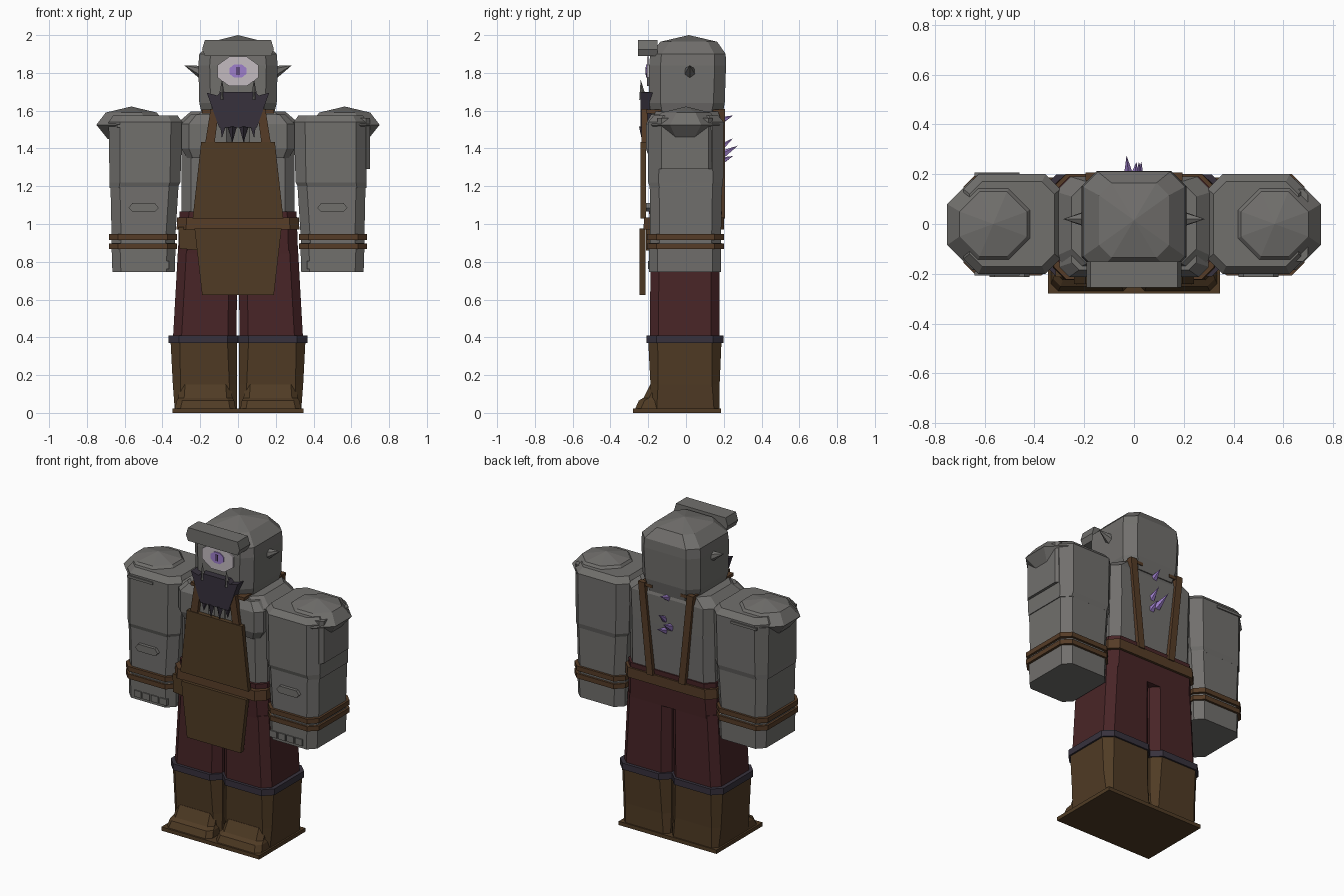
import bpy, bmesh, math
from mathutils import Vector


def material(name, r, g, b):
    m = bpy.data.materials.new(name)
    m.diffuse_color = (r, g, b, 1)
    return m


STONE = material("grey stone skin", 0.165, 0.160, 0.152)
BROWN = material("brown leather", 0.080, 0.044, 0.018)
STRAP = material("reddish strap leather", 0.092, 0.045, 0.020)
RED = material("dark red cloth", 0.065, 0.018, 0.020)
DARK = material("dark violet metal", 0.038, 0.031, 0.046)
WHITE = material("eye white", 0.55, 0.50, 0.53)
PURPLE = material("purple crystal", 0.34, 0.21, 0.60)
BLACK = material("pupil black", 0.02, 0.01, 0.03)


def finish(bm, name, mat):
    bmesh.ops.recalc_face_normals(bm, faces=bm.faces)
    me = bpy.data.meshes.new(name)
    bm.to_mesh(me)
    bm.free()
    me.materials.append(mat)
    ob = bpy.data.objects.new(name, me)
    bpy.context.collection.objects.link(ob)
    return ob


def loft(name, mat, rings, side=1, apex=None):
    """Stack of chamfered rectangles: (z, x0, x1, y0, y1, chamfer)."""
    bm = bmesh.new()
    loops = []
    for z, x0, x1, y0, y1, c in rings:
        pts = [(x0 + c, y0), (x1 - c, y0), (x1, y0 + c), (x1, y1 - c),
               (x1 - c, y1), (x0 + c, y1), (x0, y1 - c), (x0, y0 + c)]
        loops.append([bm.verts.new((side * x, y, z)) for x, y in pts])
    for a, b in zip(loops, loops[1:]):
        for i in range(8):
            j = (i + 1) % 8
            bm.faces.new((a[i], a[j], b[j], b[i]))
    bm.faces.new(loops[0])
    if apex:
        top = bm.verts.new((side * apex[0], apex[1], apex[2]))
        for i in range(8):
            bm.faces.new((loops[-1][i], loops[-1][(i + 1) % 8], top))
    else:
        bm.faces.new(loops[-1])
    return finish(bm, name, mat)


def plate(name, mat, pts, y0, y1, side=1):
    """Outline in x and z, extruded from y0 to y1."""
    bm = bmesh.new()
    f = bm.faces.new([bm.verts.new((side * x, y0, z)) for x, z in pts])
    ext = bmesh.ops.extrude_face_region(bm, geom=[f])["geom"]
    bmesh.ops.translate(bm, vec=(0, y1 - y0, 0),
                        verts=[v for v in ext if isinstance(v, bmesh.types.BMVert)])
    return finish(bm, name, mat)


def box(name, mat, x0, x1, y0, y1, z0, z1, side=1):
    return plate(name, mat, [(x0, z0), (x1, z0), (x1, z1), (x0, z1)], y0, y1, side)


def oval(rx, rz, z, n):
    return [(rx * math.cos(math.tau * (i + .5) / n), z + rz * math.sin(math.tau * (i + .5) / n))
            for i in range(n)]


def spike(name, mat, base, tip, r, sides=5):
    base, tip = Vector(base), Vector(tip)
    d = tip - base
    bm = bmesh.new()
    bmesh.ops.create_cone(bm, cap_ends=True, segments=sides, radius1=r, radius2=0, depth=d.length)
    bmesh.ops.translate(bm, verts=bm.verts, vec=(0, 0, d.length / 2))
    ob = finish(bm, name, mat)
    ob.rotation_mode = 'QUATERNION'
    ob.rotation_quaternion = d.to_track_quat('Z', 'Y')
    ob.location = base
    return ob


# Head and brow
loft("head", STONE, [(1.56, -.185, .185, -.18, .19, .06), (1.64, -.205, .205, -.195, .205, .06),
                     (1.84, -.21, .21, -.195, .212, .06), (1.90, -.205, .205, -.19, .21, .06),
                     (1.965, -.14, .14, -.135, .165, .05)], apex=(0, .015, 2.0))
plate("brow", STONE, [(-.19, 1.925), (-.175, 1.89), (.175, 1.89), (.19, 1.925),
                      (.175, 1.975), (-.175, 1.975)], -.255, -.15)

# Eye built from thin stacked plates
plate("eye_white", WHITE, oval(.118, .085, 1.808, 8), -.206, -.197)
plate("iris", PURPLE, oval(.05, .038, 1.81, 8), -.212, -.206)
for s in (-1, 1):
    box("pupil_slit", BLACK, .002, .008, -.215, -.212, 1.79, 1.83, s)

# Jaw, tusks and teeth
plate("jaw", DARK, [(-.10, 1.51), (.10, 1.51), (.165, 1.695), (.11, 1.68), (.09, 1.70),
                    (-.09, 1.70), (-.11, 1.68), (-.165, 1.695)], -.24, -.17)
for s in (-1, 1):
    spike("tusk", STONE, (s * .085, -.228, 1.66), (s * .085, -.24, 1.765), .02, 4)
    spike("inner_tooth", DARK, (s * .03, -.225, 1.515), (s * .03, -.23, 1.43), .024, 4)
    spike("outer_tooth", DARK, (s * .08, -.22, 1.515), (s * .085, -.225, 1.455), .02, 4)
    spike("ear_spike", STONE, (s * .195, .02, 1.805), (s * .285, .02, 1.84), .034, 6)

# Torso and chest
loft("torso", STONE, [(1.0, -.30, .30, -.18, .18, .05), (1.36, -.30, .30, -.185, .188, .05),
                      (1.54, -.315, .315, -.19, .19, .06), (1.595, -.25, .25, -.16, .17, .06)])
for s in (-1, 1):
    loft("chest_muscle", STONE, [(1.35, .05, .27, -.195, 0, .03), (1.40, .02, .30, -.212, 0, .04),
                                 (1.53, .02, .30, -.212, 0, .04), (1.58, .05, .25, -.185, 0, .03)], s)

# Arms
for s in (-1, 1):
    loft("upper_arm", STONE, [(1.19, .32, .68, -.19, .19, .05), (1.22, .305, .68, -.20, .197, .055),
                              (1.54, .295, .685, -.20, .20, .06), (1.575, .32, .66, -.17, .17, .05)], s)
    loft("forearm", STONE, [(.88, .335, .668, -.19, .185, .05), (1.20, .315, .675, -.192, .19, .05)], s)
    loft("fist", STONE, [(.745, .335, .665, -.195, .185, .045), (.90, .33, .67, -.195, .187, .045)], s)
    for z in (.868, .916):
        loft("wrist_strap", STRAP, [(z, .322, .684, -.207, .2, .05), (z + .03, .322, .684, -.207, .2, .05)], s)
    for i in range(4):
        x = .365 + i * .06
        box("knuckle", STONE, x, x + .05, -.202, -.18, .762, .803, s)
    plate("forearm_ridge", STONE, [(.42, 1.085), (.44, 1.065), (.56, 1.065), (.58, 1.085),
                                   (.56, 1.11), (.44, 1.11)], -.212, -.18, s)
    # Octagonal shoulder cap
    loft("shoulder_cap", STONE, [(1.45, .44, .69, -.10, .09, .05), (1.525, .38, .75, -.185, .18, .10),
                                 (1.59, .43, .70, -.13, .13, .08)], s, apex=(.565, 0, 1.622))
for y0, y1 in ((-.207, -.19), (.19, .207)):
    box("arm_groove_bar", STONE, -.64, -.46, y0, y1, 1.512, 1.528)
loft("outer_arm_plate", STONE, [(1.29, .60, .698, -.15, .14, .02), (1.56, .60, .698, -.15, .14, .02)])

# Trousers and boots
loft("hips", RED, [(.84, -.318, .318, -.187, .178, .05), (1.065, -.31, .31, -.195, .19, .05)])
for s in (-1, 1):
    loft("trouser_leg", RED, [(.38, .008, .345, -.192, .178, .045), (.86, .004, .318, -.187, .178, .045)], s)
    loft("boot_cuff", DARK, [(.37, .0, .367, -.21, .198, .055), (.41, .0, .367, -.21, .198, .055)], s)
    loft("boot", BROWN, [(.02, .006, .335, -.185, .178, .03), (.15, .006, .345, -.188, .178, .04),
                         (.38, .006, .357, -.20, .188, .05)], s)
    loft("boot_toe", BROWN, [(.02, .012, .335, -.27, 0, .03), (.065, .02, .325, -.25, 0, .03),
                             (.08, .03, .315, -.225, 0, .03), (.15, .035, .31, -.19, 0, .03)], s)
    box("boot_sole", BROWN, 0, .346, -.28, .186, 0, .024, s)

# Belt, apron and braces
loft("belt", STRAP, [(.972, -.325, .325, -.225, .2, .05), (1.035, -.322, .322, -.222, .2, .05)])
plate("apron_bib", BROWN, [(-.24, 1.03), (.24, 1.03), (.195, 1.435), (-.195, 1.435)], -.24, -.212)
plate("apron_skirt", BROWN, [(-.19, .625), (.19, .625), (.23, .975), (-.23, .975)], -.245, -.215)
plate("belt_flap", BROWN, [(-.31, .87), (-.20, .86), (-.20, .985), (-.315, .985)], -.212, -.185)
for s in (-1, 1):
    plate("front_strap", STRAP, [(.125, 1.42), (.175, 1.42), (.145, 1.61), (.10, 1.61)], -.235, -.205, s)
    plate("back_strap", STRAP, [(.09, 1.03), (.135, 1.03), (.195, 1.61), (.15, 1.61)], .175, .207, s)
    plate("shoulder_strap", STRAP, [(.10, 1.585), (.19, 1.585), (.19, 1.605), (.10, 1.605)], -.21, .2, s)

# Crystals growing out of the back
for b, t, r in (((0, .18, 1.545), (.01, .25, 1.575), .022),
                ((-.02, .18, 1.36), (-.03, .275, 1.415), .025),
                ((.02, .18, 1.33), (.03, .25, 1.36), .022),
                ((.02, .18, 1.40), (.02, .25, 1.455), .02)):
    spike("back_crystal", PURPLE, b, t, r, 5)
